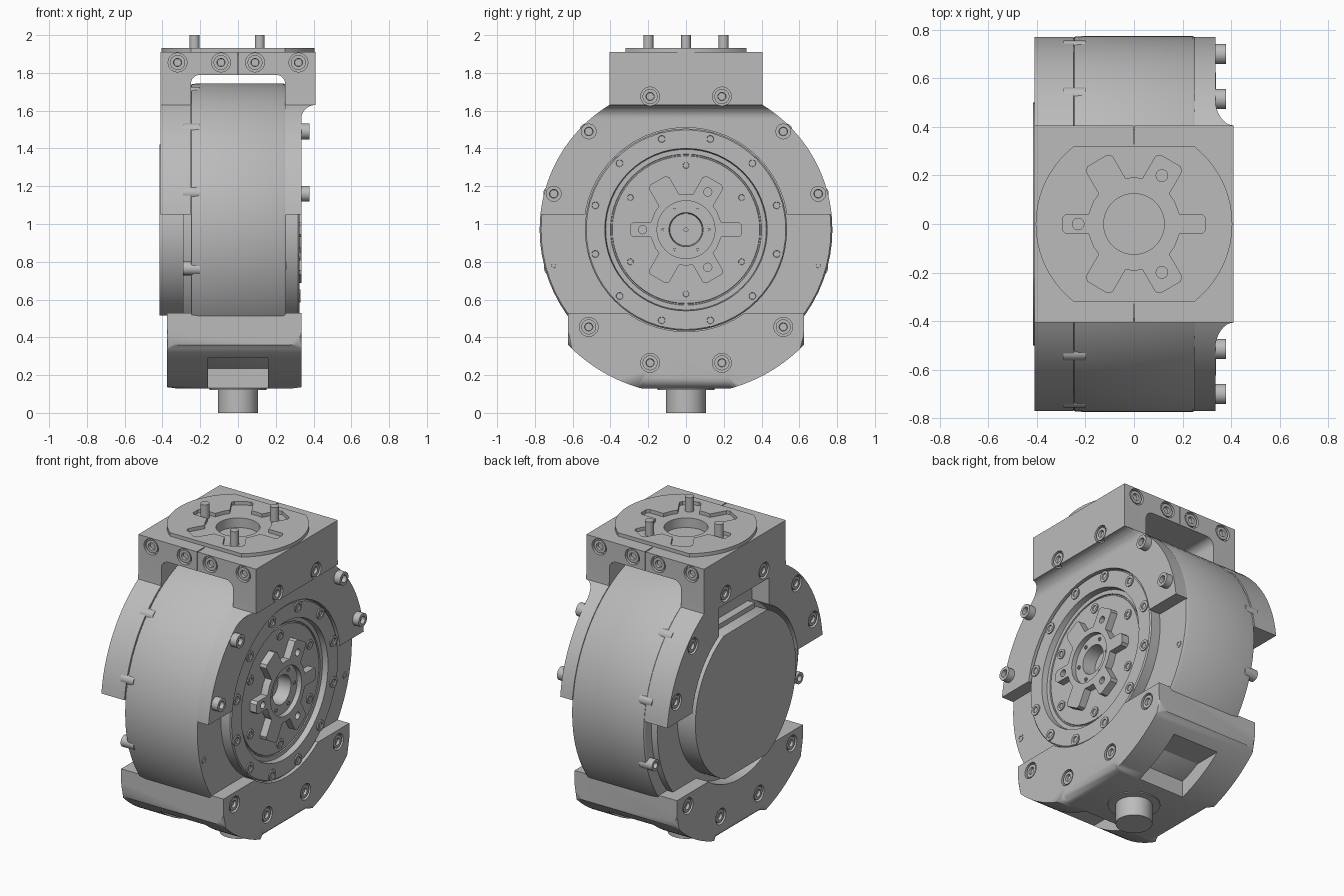
import bpy, bmesh, math
from math import sin, cos, pi, sqrt, radians
from mathutils import Vector, Matrix

cube = bpy.data.objects.get("Cube")
if cube:
    bpy.data.objects.remove(cube, do_unlink=True)

grey = bpy.data.materials.new("machined_grey")
grey.use_nodes = True
grey.diffuse_color = (0.5, 0.5, 0.5, 1)
grey.node_tree.nodes["Principled BSDF"].inputs["Base Color"].default_value = (0.5, 0.5, 0.5, 1)

CZ = 0.97          # axis height of the drum
R = 0.775          # drum radius
PLACE = {"x": lambda u, v, w: (w, u, v),
         "y": lambda u, v, w: (u, w, v),
         "z": lambda u, v, w: (u, v, w)}


def finish(name, bm):
    bmesh.ops.recalc_face_normals(bm, faces=bm.faces)
    mesh = bpy.data.meshes.new(name)
    bm.to_mesh(mesh)
    bm.free()
    mesh.materials.append(grey)
    obj = bpy.data.objects.new(name, mesh)
    bpy.context.collection.objects.link(obj)
    return obj


def add_prism(bm, pts, axis, a, b):
    lo = [bm.verts.new(PLACE[axis](u, v, a)) for u, v in pts]
    hi = [bm.verts.new(PLACE[axis](u, v, b)) for u, v in pts]
    n = len(pts)
    bm.faces.new(lo[::-1])
    bm.faces.new(hi)
    for i in range(n):
        j = (i + 1) % n
        bm.faces.new((lo[i], lo[j], hi[j], hi[i]))


def prism(name, pts, axis, a, b):
    bm = bmesh.new()
    add_prism(bm, pts, axis, a, b)
    return finish(name, bm)


def arc(r, a0, a1, n, cu=0.0, cv=0.0):
    return [(cu + r * cos(radians(a0 + (a1 - a0) * i / n)),
             cv + r * sin(radians(a0 + (a1 - a0) * i / n))) for i in range(n + 1)]


def circle(r, cu=0.0, cv=0.0, n=64):
    return arc(r, 0, 360, n, cu, cv)[:-1]


def rect(u0, u1, v0, v1):
    return [(u0, v0), (u1, v0), (u1, v1), (u0, v1)]


def cut(obj, *shapes):
    # each shape is (points, axis, start, end)
    for shape in shapes:
        cutter = prism("cutter", *shape)
        cutter.hide_render = True
        mod = obj.modifiers.new("cut", "BOOLEAN")
        mod.operation, mod.solver, mod.object = "DIFFERENCE", "EXACT", cutter
        bpy.context.view_layer.objects.active = obj
        bpy.ops.object.modifier_apply(modifier=mod.name)
        bpy.data.objects.remove(cutter, do_unlink=True)


def lathe_x(name, profile, n=64):
    # closed (radius, x) loop spun about the drum axis
    bm = bmesh.new()
    rings = [[bm.verts.new((x, r * cos(2 * pi * i / n), CZ + r * sin(2 * pi * i / n)))
              for i in range(n)] for r, x in profile]
    for k, ring in enumerate(rings):
        nxt = rings[(k + 1) % len(rings)]
        for i in range(n):
            j = (i + 1) % n
            bm.faces.new((ring[i], ring[j], nxt[j], nxt[i]))
    return finish(name, bm)


def bolts(name, spots, r=0.034, height=0.05):
    # socket-head bolts: each spot is (base position, outward direction)
    bm = bmesh.new()
    for pos, direction in spots:
        turn = Vector((0, 0, 1)).rotation_difference(Vector(direction)).to_matrix().to_4x4()
        place = Matrix.Translation(pos) @ turn
        loops = [(r, 0, 18), (r, height, 18), (r * 0.55, height, 18), (r * 0.5, height * 0.5, 18)]
        rows = [[bm.verts.new(place @ Vector((q * cos(2 * pi * i / n), q * sin(2 * pi * i / n), z)))
                 for i in range(n)] for q, z, n in loops]
        for a, b in zip(rows, rows[1:]):
            for i in range(len(a)):
                j = (i + 1) % len(a)
                bm.faces.new((a[i], a[j], b[j], b[i]))
        bm.faces.new(rows[0][::-1])
        bm.faces.new(rows[-1])
    return finish(name, bm)


def star(cv=0.0):
    # six-armed coupling outline, two opposite arms narrower
    pts, core = [], 0.19
    for k in range(6):
        a = k * pi / 3
        h, tip = (0.04, 0.295) if k % 3 == 0 else (0.062, 0.3)
        root = sqrt(core ** 2 - h ** 2)
        for d, s in ((root, -h), (tip - 0.015, -h), (tip, 0.015 - h),
                     (tip, h - 0.015), (tip - 0.015, h), (root, h)):
            pts.append((d * cos(a) - s * sin(a), cv + d * sin(a) + s * cos(a)))
        pts.append((core * cos(a + pi / 6), cv + core * sin(a + pi / 6)))
    return pts


# Drum body with its raised rims
lathe_x("drum_body", [(0.1, -0.25), (R - 0.012, -0.25), (R - 0.004, -0.245), (R, -0.2),
                      (R, 0.24), (R - 0.008, 0.255), (0.1, 0.255)], 72)
lathe_x("drum_back_step", [(0.1, -0.29), (0.7, -0.29), (0.7, -0.24), (0.1, -0.24)])
cover = prism("rear_cover", circle(0.5, 0, CZ), "x", -0.415, -0.24)
cut(cover, (rect(-1, 1, 0, 0.515), "x", -1, 0), (rect(-1, 1, 1.42, 2), "x", -1, 0))

# Output flange with a sunk face and a central bore
lathe_x("output_flange", [(0.535, 0.2), (0.535, 0.318), (0.528, 0.325), (0.43, 0.325),
                          (0.425, 0.29), (0.4, 0.29), (0.398, 0.283), (0.392, 0.283),
                          (0.39, 0.29), (0.155, 0.29), (0.155, 0.305), (0.09, 0.305),
                          (0.085, 0.22), (0.01, 0.22), (0.01, 0.2)])
coupling = prism("output_coupling", star(CZ), "x", 0.28, 0.335)
cut(coupling, (circle(0.153, 0, CZ), "x", 0.2, 0.4))
for a in (60, 180, 300):
    cut(coupling, (circle(0.022, 0.23 * cos(radians(a)), CZ + 0.23 * sin(radians(a)), 16), "x", 0.3, 0.4))


def ring_spots(radius, count, start, x):
    return [((x, radius * cos(radians(start + i * 360 / count)),
              CZ + radius * sin(radians(start + i * 360 / count))), (1, 0, 0)) for i in range(count)]


bolts("flange_bolts", ring_spots(0.497, 12, 15, 0.318), 0.034, 0.014)
bolts("face_bolts", ring_spots(0.34, 6, 30, 0.285), 0.03, 0.012)
bolts("hub_screws", ring_spots(0.122, 6, 0, 0.3), 0.012, 0.01)
bolts("drum_face_screws", [((0.25, s * 0.7, 0.78), (1, 0, 0)) for s in (1, -1)], 0.022, 0.008)
bolts("rim_bolts", [((-0.2, s * 0.745 * cos(radians(a)), CZ + 0.745 * sin(radians(a))), (-1, 0, 0))
                    for a in (-16, 15, 45, 75) for s in (1, -1)], 0.036, 0.09)

# Upper bracket: block on top, arms hugging both drum faces
low = math.degrees(math.asin((1.05 - CZ) / R))
high = math.degrees(math.asin((1.63 - CZ) / R))
outline = arc(R, low, high, 20, 0, CZ) + [(0.405, 1.66), (0.405, 1.91), (-0.405, 1.91), (-0.405, 1.66)] \
    + arc(R, 180 - high, 180 - low, 20, 0, CZ)
bracket = prism("upper_bracket", outline, "x", -0.41, 0.41)
opening = [(-0.25, 0.9), (0.25, 0.9)] + arc(0.05, 0, 90, 6, 0.2, 1.74) + arc(0.05, 90, 180, 6, -0.2, 1.74)
flank = [(0.335, 0.9), (0.6, 0.9), (0.6, 1.63)] + arc(0.075, 90, 180, 8, 0.41, 1.555)
cut(bracket, (opening, "y", -1, 1), (flank, "y", -1, 1),
    (circle(0.54, 0, CZ), "x", 0.2, 0.6), (circle(0.53, 0, CZ), "x", -0.6, -0.2),
    (rect(-0.24, 0.26, 1.38, 1.61), "x", -0.6, -0.2),
    (circle(0.125, n=48), "z", 1.85, 2.1))
prism("connector_block", rect(-0.2, 0.2, 1.36, 1.45), "x", -0.34, -0.25)

# Lower cradle: rounded shell with vertical ends
start = math.degrees(math.atan2(0.36 - CZ, 0.625))
end = math.degrees(math.atan2(0.13 - CZ, 0.23))
right_arc = arc(0.873, start, end, 16, 0, CZ)
outline = [(0.625, 0.53)] + right_arc + [(-u, v) for u, v in reversed(right_arc)] + [(-0.625, 0.53)]
bm = bmesh.new()
add_prism(bm, outline, "x", -0.375, 0.337)
edges = [e for e in bm.edges if abs(e.verts[0].co.x - e.verts[1].co.x) < 1e-4
         and max(v.co.z for v in e.verts) < 0.4]
bmesh.ops.bevel(bm, geom=edges, offset=0.06, segments=5, profile=0.5, affect="EDGES")
cradle = finish("lower_cradle", bm)
cut(cradle, (circle(0.54, 0, CZ), "x", 0.2, 0.6), (circle(0.54, 0, CZ), "x", -0.6, -0.2),
    (rect(-0.16, 0.16, 0.24, 0.62), "z", 0.05, 0.29), (rect(-0.16, 0.16, -0.62, -0.24), "z", 0.05, 0.29))

# Cable neck underneath
prism("neck_collar", circle(0.15, n=40), "z", 0.122, 0.16)
prism("neck", circle(0.105, n=40), "z", 0, 0.15)

# Mounting plate and locating pins on top
plate_arc = math.degrees(math.asin(0.32 / 0.405))
plate = prism("mounting_plate", arc(0.405, -plate_arc, plate_arc, 20) +
              arc(0.405, 180 - plate_arc, 180 + plate_arc, 20), "z", 1.905, 1.932)
cut(plate, (star(), "z", 1.8, 2))
for a in (60, 180, 300):
    prism("locating_pin", circle(0.026, 0.23 * cos(radians(a)), 0.23 * sin(radians(a)), 20), "z", 1.9, 2.0)

# Raised arm bolts, then counterbored ones
bolts("arm_bolts", [((0.33, s * y, z), (1, 0, 0)) for y, z in ((0.515, 1.49), (0.7, 1.16))
                    for s in (1, -1)], 0.042, 0.048)


def sunk(name, owner, axis, face, out, places):
    d = {"x": (out, 0, 0), "y": (0, out, 0)}[axis]
    spots = []
    for u, v in places:
        cut(owner, (circle(0.05, u, v, 24), axis, face - out * 0.025, face + out * 0.1))
        spots.append((PLACE[axis](u, v, face - out * 0.035), d))
    bolts(name, spots, 0.04, 0.03)


block_row = [(x, 1.855) for x in (-0.32, -0.09, 0.09, 0.32)]
sunk("front_block_bolts", bracket, "y", -0.405, -1, block_row)
sunk("back_block_bolts", bracket, "y", 0.405, 1, block_row)
sunk("shoulder_bolts", bracket, "x", 0.41, 1, [(0.19, 1.675), (-0.19, 1.675)])
sunk("rear_arm_bolts", bracket, "x", -0.41, -1,
     [(s * y, z) for y, z in ((0.19, 1.675), (0.515, 1.47), (0.68, 1.18)) for s in (1, -1)])
cradle_spots = [(s * y, z) for y, z in ((0.515, 0.455), (0.19, 0.265)) for s in (1, -1)]
sunk("cradle_bolts", cradle, "x", 0.337, 1, cradle_spots)
sunk("rear_cradle_bolts", cradle, "x", -0.375, -1, cradle_spots)

# Split lines in the block
for s in (1, -1):
    cut(bracket, (rect(-0.003, 0.003, 1.7, 2), "y", s * 0.39, s * 0.5),
        (rect(-0.003, 0.003, s * 0.33, s * 0.5), "z", 1.9, 2))

# Smooth round surfaces, keep edges crisp
bpy.ops.object.select_all(action="DESELECT")
for obj in bpy.context.scene.objects:
    if obj.type == "MESH":
        obj.select_set(True)
        bpy.context.view_layer.objects.active = obj
bpy.ops.object.shade_smooth_by_angle(angle=radians(30))
